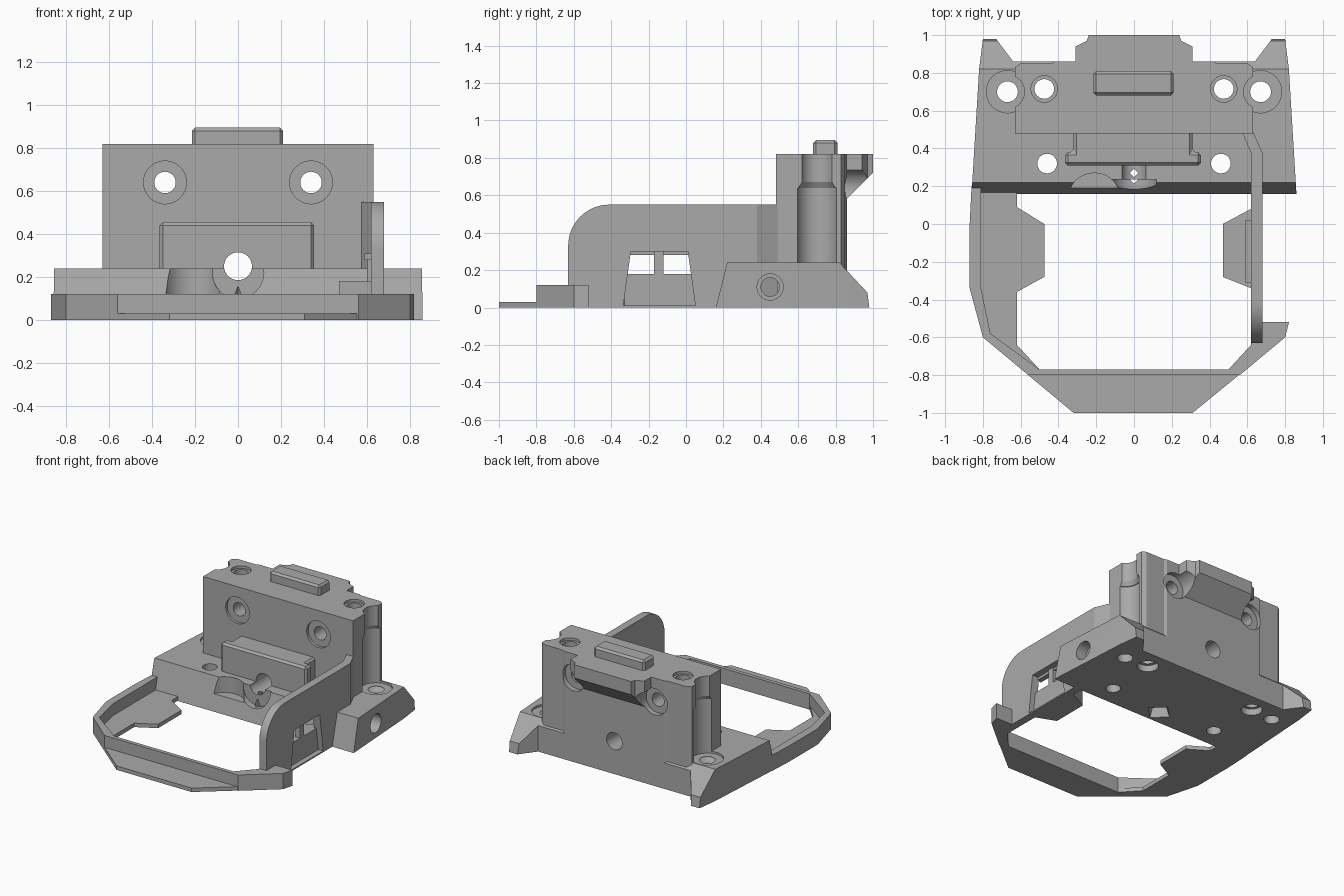
import bpy, bmesh, math
from mathutils import Vector, Matrix

cube = bpy.data.objects.get("Cube")
if cube:
    bpy.data.objects.remove(cube)

grey = bpy.data.materials.new("plain grey")
grey.use_nodes = True
COLOUR = (0.4, 0.4, 0.4, 1)
grey.diffuse_color = COLOUR
grey.node_tree.nodes["Principled BSDF"].inputs["Base Color"].default_value = COLOUR


def finish(name, bm):
    bmesh.ops.recalc_face_normals(bm, faces=bm.faces)
    mesh = bpy.data.meshes.new(name)
    bm.to_mesh(mesh)
    bm.free()
    mesh.materials.append(grey)
    obj = bpy.data.objects.new(name, mesh)
    bpy.context.collection.objects.link(obj)
    return obj


def prism(name, points, low, high, axis="z"):
    """Extrude an (x, y) plan along z, or a (y, z) profile along x."""
    bm = bmesh.new()
    if axis == "z":
        verts = [bm.verts.new((a, b, low)) for a, b in points]
        step = Vector((0, 0, high - low))
    else:
        verts = [bm.verts.new((low, a, b)) for a, b in points]
        step = Vector((high - low, 0, 0))
    face = bm.faces.new(verts)
    top = bmesh.ops.extrude_face_region(bm, geom=[face])["geom"]
    bmesh.ops.translate(bm, vec=step, verts=[v for v in top if isinstance(v, bmesh.types.BMVert)])
    return finish(name, bm)


def box(name, x0, x1, y0, y1, z0, z1):
    return prism(name, [(x0, y0), (x1, y0), (x1, y1), (x0, y1)], z0, z1)


def rod(start, end, r0, r1=None, sides=32):
    """Round cutter between two points, optionally tapered."""
    start, end = Vector(start), Vector(end)
    d = end - start
    bm = bmesh.new()
    turn = Vector((0, 0, 1)).rotation_difference(d).to_matrix().to_4x4()
    bmesh.ops.create_cone(bm, cap_ends=True, segments=sides, radius1=r0,
                          radius2=r0 if r1 is None else r1, depth=d.length,
                          matrix=Matrix.Translation((start + end) / 2) @ turn)
    obj = finish("cutter", bm)
    obj.hide_render = True
    return obj


def combine(target, cutters, operation="DIFFERENCE", remove=True):
    bpy.context.view_layer.objects.active = target
    for c in cutters:
        mod = target.modifiers.new("cut", "BOOLEAN")
        mod.operation, mod.solver, mod.object = operation, "EXACT", c
        bpy.ops.object.modifier_apply(modifier=mod.name)
    if remove:
        for c in cutters:
            bpy.data.objects.remove(c)


# Base block with horned rear corners and sloping ends
half = [(0.86, 0.16), (0.82, 0.82), (0.80, 0.98), (0.73, 0.98), (0.64, 0.86)]
base = prism("base_block", half + [(-x, y) for x, y in reversed(half)], 0, 0.24)
side = [(0.16, 0), (0.22, 0.24), (0.82, 0.24), (0.97, 0.08), (0.98, 0)]
combine(base, [prism("side_shape", side, -1, 1, "x")], "INTERSECT")

# Upright tower and its rear overhang
half = [(0.63, 0.48), (0.63, 0.83), (0.6, 0.85), (0.44, 0.85), (0.42, 0.86)]
tower = prism("tower", half + [(-x, y) for x, y in reversed(half)], 0.05, 0.82)
side = [(0.8, 0.82), (1, 0.82), (1, 0.72), (0.86, 0.58), (0.8, 0.58)]
overhang = prism("rear_overhang", side, -0.31, 0.31, "x")
half = [(0.31, 0.7), (0.31, 0.94), (0.25, 0.97), (0.24, 1.0)]
plan = prism("overhang_plan", half + [(-x, y) for x, y in reversed(half)], 0, 1)
combine(overhang, [plan], "INTERSECT")

# Top tab with softened edges
tab = box("top_tab", -0.215, 0.21, 0.68, 0.81, 0.8, 0.895)
# T-shaped ledge on the front of the tower
ledge = prism("front_ledge", [(-0.365, 0.31), (0.355, 0.31), (0.355, 0.38), (0.31, 0.38), (0.31, 0.5),
                              (-0.32, 0.5), (-0.32, 0.38), (-0.365, 0.38)], 0.2, 0.455)
for part in (tab, ledge):
    mod = part.modifiers.new("soft edges", "BEVEL")
    mod.width, mod.segments = 0.015, 1
    bpy.context.view_layer.objects.active = part
    bpy.ops.object.modifier_apply(modifier=mod.name)

# Holes and recesses
cutters = [
    rod((0, 0.05, 0.25), (0, 1.1, 0.25), 0.065),
    rod((0, 0.05, 0.22), (0, 0.235, 0.22), 0.12),
    rod((-0.21, 0.13, 0.12), (-0.21, 0.13, 0.4), 0.14),
    rod((0, 0.27, -0.01), (0, 0.27, 0.22), 0.1, 0.01, 4),
    rod((0.55, 0.45, 0.11), (1, 0.45, 0.11), 0.05),
    rod((0.76, 0.45, 0.11), (1, 0.45, 0.11), 0.07),
]
for s in (-1, 1):
    x = s * 0.34
    cutters += [
        # tower cross holes with recessed ends
        rod((x, 0.4, 0.64), (x, 1.1, 0.64), 0.05),
        rod((x, 0.4, 0.64), (x, 0.5, 0.64), 0.1),
        rod((x, 0.82, 0.64), (x, 1.1, 0.64), 0.1),
        # long vertical holes
        rod((s * 0.475, 0.715, -0.1), (s * 0.475, 0.715, 1), 0.052),
        rod((s * 0.475, 0.715, -0.1), (s * 0.475, 0.715, 0.05), 0.075),
        rod((s * 0.475, 0.715, 0.8), (s * 0.475, 0.715, 1), 0.07),
        # front pair
        rod((s * 0.46, 0.32, -0.1), (s * 0.46, 0.32, 0.4), 0.052),
        # screw seats beside the tower
        rod((s * 0.67, 0.70, -0.1), (s * 0.67, 0.70, 0.4), 0.055),
        rod((s * 0.67, 0.70, 0.18), (s * 0.67, 0.70, 0.225), 0.055, 0.085),
        rod((s * 0.67, 0.70, 0.225), (s * 0.67, 0.70, 0.64), 0.112),
        rod((s * 0.67, 0.70, 0.63), (s * 0.67, 0.70, 0.67), 0.112, 0.09),
        rod((s * 0.67, 0.70, 0.66), (s * 0.67, 0.70, 1), 0.09),
    ]
for part in (base, tower, overhang):
    combine(part, cutters, remove=False)
combine(ledge, cutters[:1], remove=False)
for c in cutters:
    bpy.data.objects.remove(c)

# Front loop: thin floor plate and raised rim
outer_left = [(-0.86, 0.2), (-0.87, 0), (-0.87, -0.34), (-0.8, -0.6)]
right_end = [(0.8, -0.6), (0.82, -0.52), (0.62, -0.52), (0.62, -0.64), (0.5, -0.77), (-0.5, -0.77)]
prism("loop_floor", outer_left + [(-0.32, -1), (0.31, -1)] + right_end +
      [(-0.62, -0.64), (-0.62, -0.36), (-0.475, -0.28), (-0.475, 0), (-0.62, 0.09), (-0.62, 0.2)], 0, 0.03)
prism("loop_rim", outer_left + [(-0.56, -0.8), (0.56, -0.8)] + right_end +
      [(-0.76, -0.58), (-0.81, -0.34), (-0.81, 0.2)], 0, 0.12)

# Tall side arm with rounded front corner and a window
r = 0.22
arc = [(-0.41 - r * math.sin(a), 0.33 + r * math.cos(a))
       for a in (i * math.pi / 24 for i in range(13))]
arm = prism("side_arm", [(-0.63, 0), (0.38, 0), (0.38, 0.55)] + arc, 0.62, 0.68, "x")
window = prism("window", [(-0.335, 0.01), (0.05, 0.01), (0.01, 0.3), (-0.295, 0.3)], 0.5, 0.8, "x")
combine(arm, [window])
prism("arm_bend", [(0.62, 0.375), (0.68, 0.375), (0.63, 0.49), (0.57, 0.49)], 0, 0.55)

# Inner catch behind the window
prism("catch_block", [(0.64, 0.06), (0.62, 0.08), (0.47, 0), (0.47, -0.28), (0.62, -0.34), (0.64, -0.33)], 0, 0.18)
box("catch_post", 0.6, 0.64, -0.17, -0.12, 0.17, 0.3)
box("catch_lip", 0.59, 0.63, -0.31, 0.02, 0.28, 0.31)

# Smooth the bores while keeping hard edges
bpy.ops.object.select_all(action="DESELECT")
for part in (base, tower, overhang, arm, ledge):
    part.select_set(True)
    bpy.context.view_layer.objects.active = part
bpy.ops.object.shade_smooth_by_angle(angle=math.radians(25))
